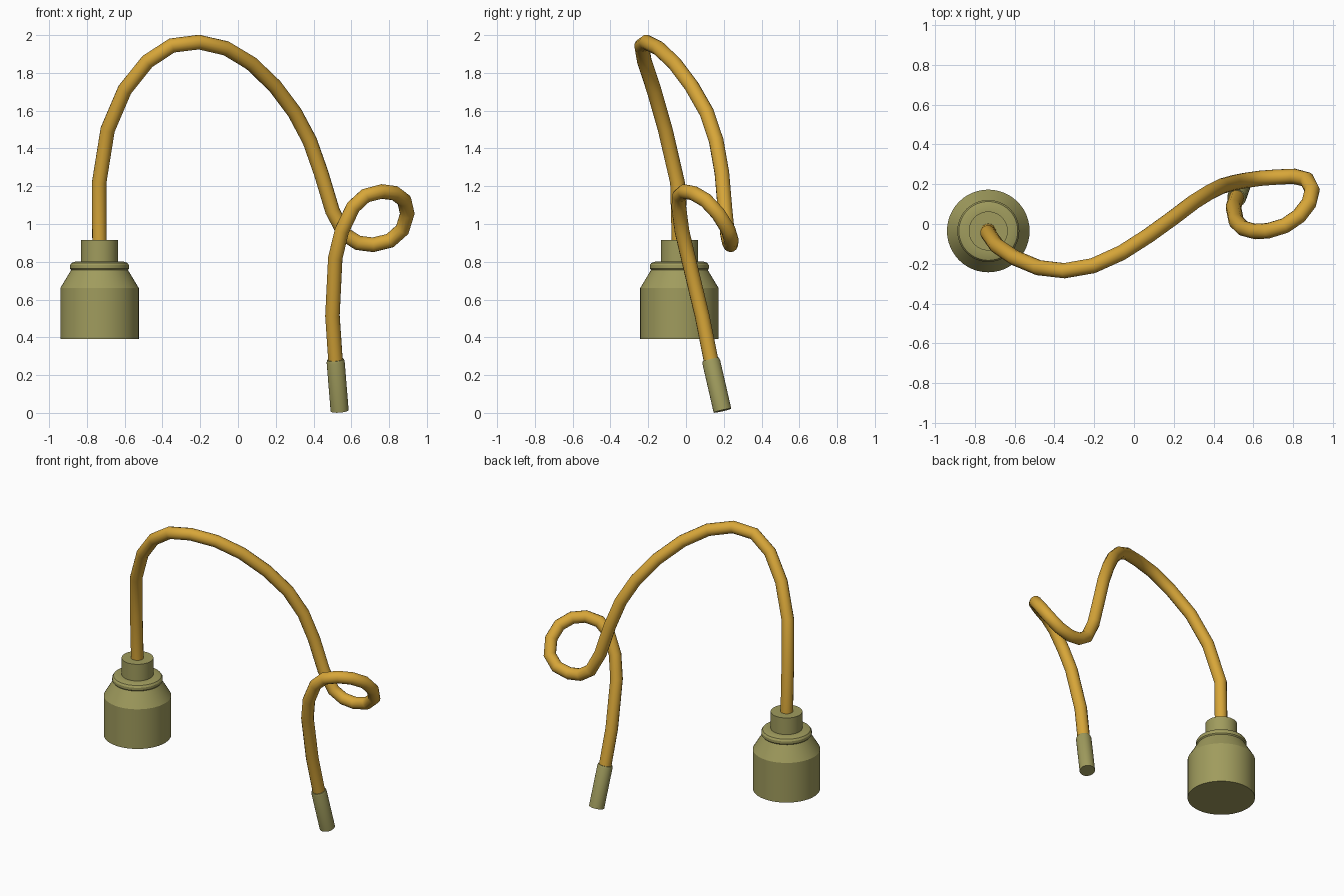
import bpy, bmesh, math
from mathutils import Vector

if "Cube" in bpy.data.objects:
    bpy.data.objects.remove(bpy.data.objects["Cube"])


def material(name, color):
    m = bpy.data.materials.new(name)
    m.diffuse_color = color
    m.use_nodes = True
    m.node_tree.nodes["Principled BSDF"].inputs["Base Color"].default_value = m.diffuse_color
    return m


olive = material("olive", (0.35, 0.33, 0.11, 1))
amber = material("amber", (0.68, 0.38, 0.04, 1))


def lathe(name, profile, origin, axis, sides, mat):
    """Closed solid of revolution from (radius, height) pairs along an axis."""
    bm = bmesh.new()
    rings = []
    for r, h in profile:
        rings.append([bm.verts.new((r * math.cos(2 * math.pi * i / sides),
                                    r * math.sin(2 * math.pi * i / sides), h))
                      for i in range(sides)])
    for a, b in zip(rings, rings[1:]):
        for i in range(sides):
            j = (i + 1) % sides
            bm.faces.new((a[i], a[j], b[j], b[i]))
    bm.faces.new(rings[0][::-1])
    bm.faces.new(rings[-1])
    mesh = bpy.data.meshes.new(name)
    bm.to_mesh(mesh)
    bm.free()
    ob = bpy.data.objects.new(name, mesh)
    bpy.context.collection.objects.link(ob)
    ob.location = origin
    ob.rotation_euler = Vector(axis).to_track_quat('Z', 'Y').to_euler()
    mesh.materials.append(mat)
    bpy.ops.object.select_all(action='DESELECT')
    bpy.context.view_layer.objects.active = ob
    ob.select_set(True)
    bpy.ops.object.shade_smooth_by_angle(angle=math.radians(25))
    return ob


# Lamp socket: barrel, shoulder, lip and neck
lathe("lamp_socket",
      [(0.208, 0.39), (0.208, 0.66), (0.150, 0.757), (0.156, 0.764),
       (0.156, 0.782), (0.148, 0.794), (0.125, 0.802), (0.098, 0.802),
       (0.098, 0.915)],
      (-0.733, -0.035, 0), (0, 0, 1), 48, olive)

# Cord end sleeve, tilted along the end of the cord
top, bottom = Vector((0.516, 0.131, 0.282)), Vector((0.538, 0.193, 0.012))
length = (top - bottom).length
lathe("cord_end_sleeve",
      [(0.048, 0), (0.048, length - 0.012), (0.044, length)],
      bottom, top - bottom, 24, olive)

# Cord: arch, loop and hanging tail
path = [
    (-0.733, -0.035, 0.85), (-0.735, -0.045, 1.22), (-0.69, -0.11, 1.50),
    (-0.60, -0.17, 1.71), (-0.48, -0.22, 1.86), (-0.35, -0.235, 1.945),
    (-0.207, -0.21, 1.963), (-0.063, -0.145, 1.93), (0.07, -0.06, 1.85),
    (0.195, 0.03, 1.73), (0.30, 0.11, 1.59), (0.38, 0.16, 1.44),
    (0.44, 0.19, 1.27), (0.50, 0.207, 1.07), (0.565, 0.22, 0.945),
    (0.635, 0.23, 0.90), (0.715, 0.236, 0.89), (0.805, 0.24, 0.912),
    (0.87, 0.223, 0.97), (0.896, 0.17, 1.055), (0.88, 0.105, 1.125),
    (0.83, 0.04, 1.163), (0.76, -0.008, 1.172), (0.675, -0.034, 1.15),
    (0.61, -0.038, 1.09), (0.55, -0.022, 0.965), (0.515, 0.012, 0.82),
    (0.50, 0.085, 0.515), (0.518, 0.138, 0.25)]
curve = bpy.data.curves.new("cord", 'CURVE')
curve.dimensions = '3D'
curve.bevel_depth = 0.039
curve.bevel_resolution = 5
curve.use_fill_caps = True
spline = curve.splines.new('POLY')
spline.points.add(len(path) - 1)
for p, co in zip(spline.points, path):
    p.co = (*co, 1)
spline.use_smooth = True
curve.materials.append(amber)
cord = bpy.data.objects.new("cord", curve)
bpy.context.collection.objects.link(cord)
